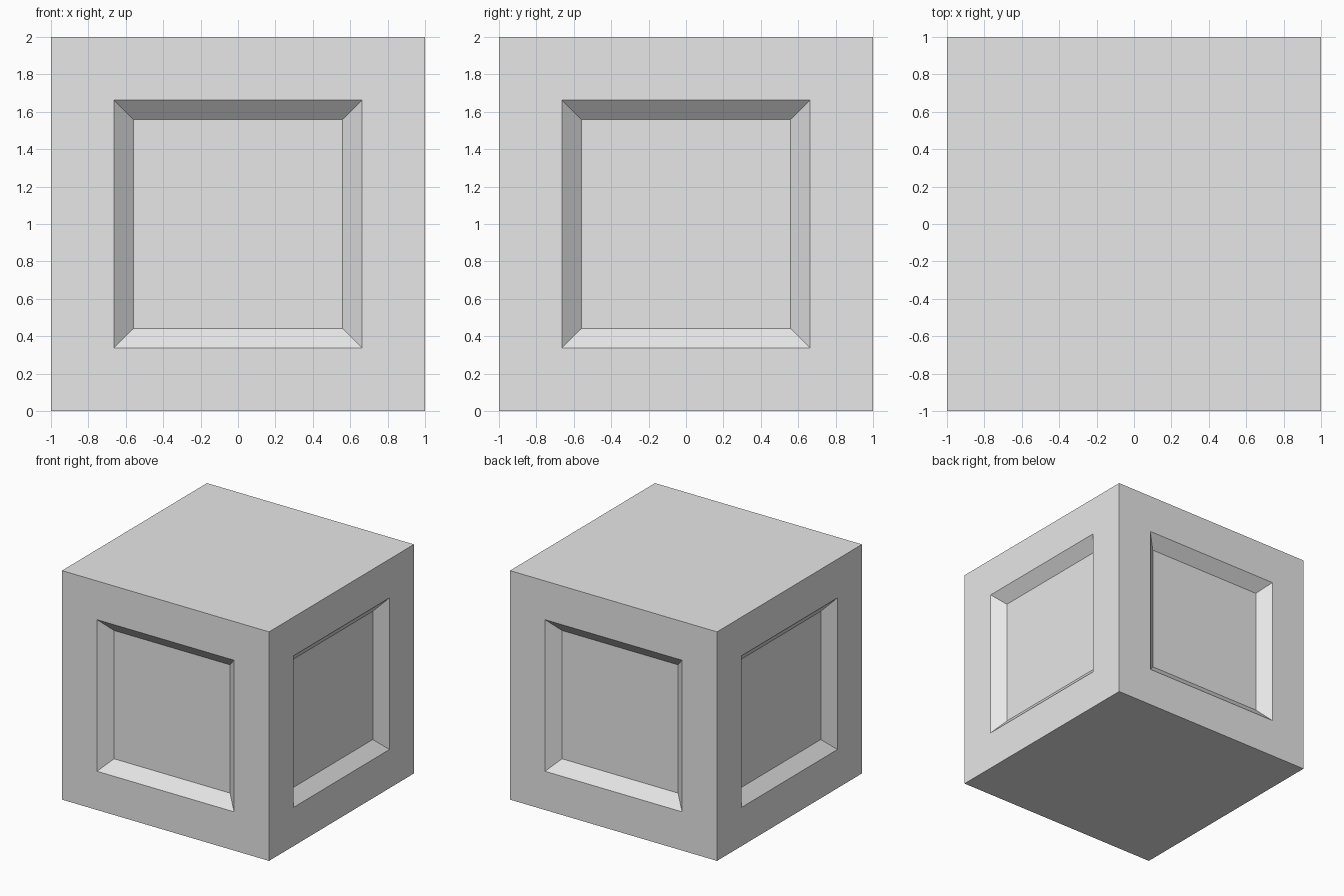
import bpy
import bmesh
from mathutils import Matrix

default_cube = bpy.data.objects.get("Cube")
if default_cube:
    bpy.data.objects.remove(default_cube, do_unlink=True)

SIZE = 2.0
BORDER = 0.338   # flat frame around each panel
SLOPE = 0.102    # width of the slanted rim
DEPTH = 0.09     # how far the panel is sunk

# Single plain grey
grey = bpy.data.materials.new("light_grey")
grey.use_nodes = True
color = (0.8, 0.8, 0.8, 1.0)
grey.diffuse_color = color
grey.node_tree.nodes["Principled BSDF"].inputs["Base Color"].default_value = color

# Block standing on the ground
bm = bmesh.new()
bmesh.ops.create_cube(bm, size=SIZE, matrix=Matrix.Translation((0, 0, SIZE / 2)))
bm.normal_update()

# Sunken panel with slanted rim on each of the four sides
sides = [f for f in bm.faces if abs(f.normal.z) < 0.5]
bmesh.ops.inset_individual(bm, faces=sides, thickness=BORDER, use_even_offset=True)
bmesh.ops.inset_individual(bm, faces=sides, thickness=SLOPE, depth=-DEPTH,
                           use_even_offset=True)

mesh = bpy.data.meshes.new("panelled_block")
bm.to_mesh(mesh)
bm.free()
mesh.materials.append(grey)
block = bpy.data.objects.new("panelled_block", mesh)
bpy.context.collection.objects.link(block)
